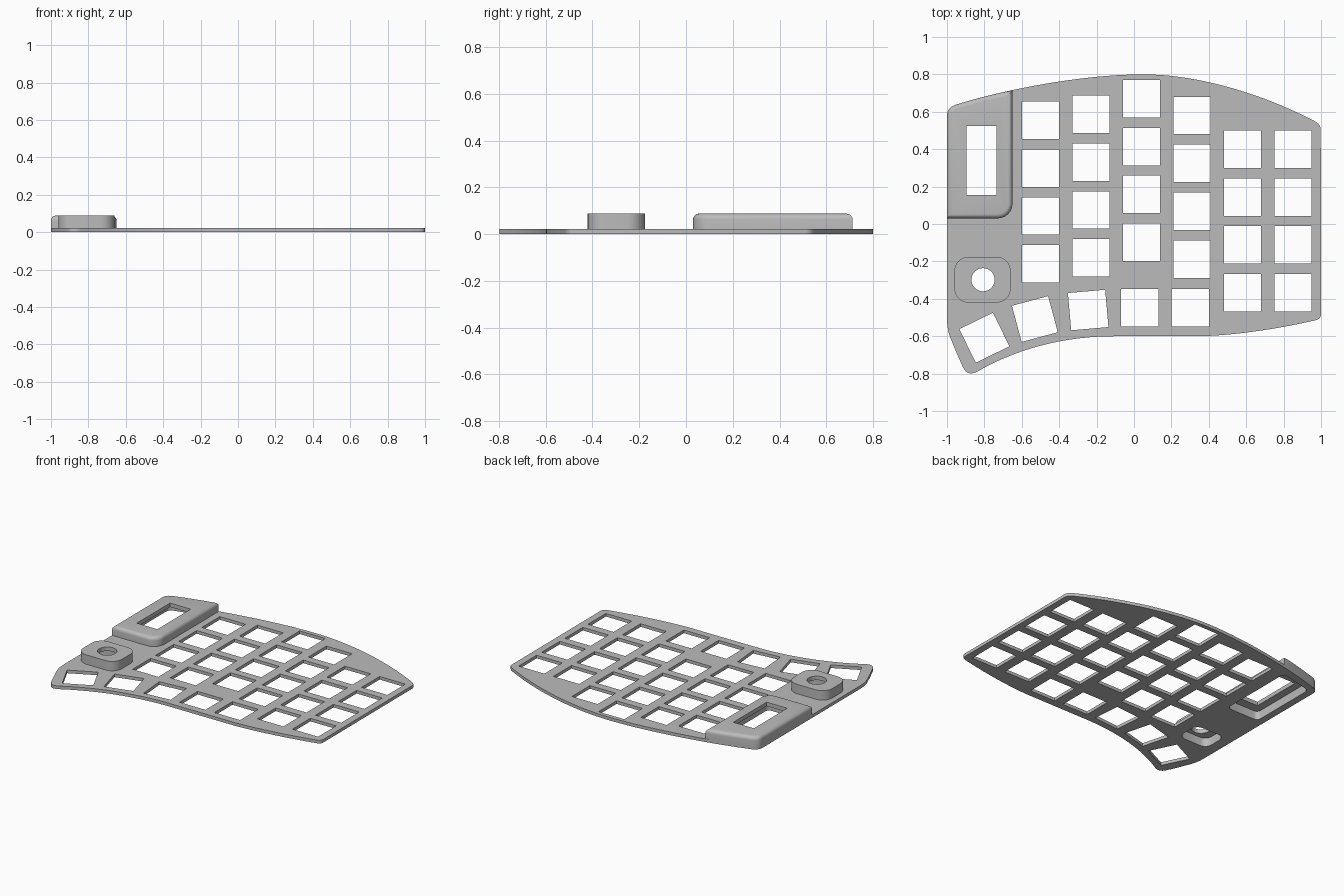
import bpy
import bmesh
from math import cos, sin, pi, radians
from mathutils import Vector
from mathutils.geometry import interpolate_bezier

if "Cube" in bpy.data.objects:
    bpy.data.objects.remove(bpy.data.objects["Cube"], do_unlink=True)

PLATE_TOP = 0.022
HOUSING_TOP = 0.088
CAVITY_TOP = 0.06

grey = bpy.data.materials.new("plain_grey")
grey.use_nodes = True
grey.diffuse_color = (0.5, 0.5, 0.5, 1)
grey.node_tree.nodes["Principled BSDF"].inputs["Base Color"].default_value = (0.5, 0.5, 0.5, 1)


def bezier(a, b, c, d, count=14):
    """Cubic curve as plan points, without its last point."""
    pts = interpolate_bezier(*(Vector((*p, 0)) for p in (a, b, c, d)), count)
    return [(p.x, p.y) for p in pts[:-1]]


def rounded(corners, radius, steps=6):
    """Polygon with each corner replaced by a curve."""
    pts = []
    for i, corner in enumerate(corners):
        p = Vector(corner)
        before = (Vector(corners[i - 1]) - p).normalized() * radius
        after = (Vector(corners[(i + 1) % len(corners)]) - p).normalized() * radius
        pts += bezier(p + before, p + before * 0.45, p + after * 0.45, p + after, steps)
        pts.append(tuple(p + after))
    return pts


def rectangle(cx, cy, w, h, angle=0):
    c, s = cos(radians(angle)), sin(radians(angle))
    corners = [(-w / 2, -h / 2), (w / 2, -h / 2), (w / 2, h / 2), (-w / 2, h / 2)]
    return [(cx + x * c - y * s, cy + x * s + y * c) for x, y in corners]


def circle(cx, cy, r, count=32):
    return [(cx + r * cos(2 * pi * i / count), cy + r * sin(2 * pi * i / count))
            for i in range(count)]


def prisms(name, shapes, bevel=0):
    """Object made of upright prisms, each given as (outline, bottom, top)."""
    bm = bmesh.new()
    for outline, bottom, top in shapes:
        face = bm.faces.new([bm.verts.new((x, y, bottom)) for x, y in outline])
        grown = bmesh.ops.extrude_face_region(bm, geom=[face], use_keep_orig=True)
        moved = [g for g in grown["geom"] if isinstance(g, bmesh.types.BMVert)]
        bmesh.ops.translate(bm, verts=moved, vec=(0, 0, top - bottom))
    bmesh.ops.recalc_face_normals(bm, faces=bm.faces)
    if bevel:
        high = max(v.co.z for v in bm.verts)
        rim = [e for e in bm.edges if all(v.co.z > high - 1e-5 for v in e.verts)]
        bmesh.ops.bevel(bm, geom=rim, offset=bevel, segments=5, profile=0.5, affect="EDGES")
    mesh = bpy.data.meshes.new(name)
    bm.to_mesh(mesh)
    bm.free()
    mesh.materials.append(grey)
    obj = bpy.data.objects.new(name, mesh)
    bpy.context.collection.objects.link(obj)
    return obj


def cut(obj, shapes):
    """Cut prisms out of an object, then smooth its rounded sides."""
    cutter = prisms(obj.name + "_cutter", shapes)
    mod = obj.modifiers.new("openings", "BOOLEAN")
    mod.operation = "DIFFERENCE"
    mod.solver = "EXACT"
    mod.object = cutter
    bpy.ops.object.select_all(action="DESELECT")
    obj.select_set(True)
    bpy.context.view_layer.objects.active = obj
    bpy.ops.object.modifier_apply(modifier=mod.name)
    bpy.data.objects.remove(cutter, do_unlink=True)
    bpy.ops.object.shade_smooth_by_angle(angle=radians(30))


# Plate outline, clockwise from the lower left
outline = (
    bezier((-1, -0.5), (-1, -0.3), (-1, 0.3), (-1, 0.58), 3)
    + bezier((-1, 0.58), (-1, 0.615), (-0.975, 0.632), (-0.94, 0.642), 8)
    + bezier((-0.94, 0.642), (-0.65, 0.73), (-0.25, 0.8), (0.05, 0.8), 20)
    + bezier((0.05, 0.8), (0.35, 0.8), (0.7, 0.69), (0.965, 0.55), 20)
    + bezier((0.965, 0.55), (0.985, 0.54), (1, 0.525), (1, 0.5), 6)
    + bezier((1, -0.48), (1, -0.5), (0.99, -0.51), (0.97, -0.515), 6)
    + bezier((0.97, -0.515), (0.77, -0.56), (0.55, -0.595), (0.35, -0.6))
    + bezier((-0.1, -0.6), (-0.4, -0.6), (-0.65, -0.68), (-0.84, -0.79), 20)
    + bezier((-0.84, -0.79), (-0.87, -0.807), (-0.9, -0.8), (-0.915, -0.765), 8)
    + bezier((-0.915, -0.765), (-0.94, -0.71), (-0.96, -0.665), (-0.985, -0.6), 3)
    + bezier((-0.985, -0.6), (-0.995, -0.57), (-1, -0.54), (-1, -0.5), 6)
)

# Key openings: staggered columns, then the thumb row
KEY = 0.2
PITCH = 0.256
keys = []
for x, top in [(-0.5, 0.655), (-0.23, 0.687), (0.04, 0.77),
               (0.31, 0.68), (0.58, 0.5), (0.85, 0.5)]:
    keys += [rectangle(x, top - KEY / 2 - row * PITCH, KEY, KEY) for row in range(4)]
for x, y, angle in [(0.3, -0.448, 0), (0.03, -0.448, 0), (-0.245, -0.46, 5),
                    (-0.53, -0.508, 15), (-0.8, -0.608, 26)]:
    keys.append(rectangle(x, y, KEY, KEY, angle))

# Hollows under the two raised covers
display_hollow = rounded([(-0.95, 0.09), (-0.95, 0.59), (-0.7, 0.65), (-0.7, 0.09)], 0.03)
knob_hollow = rounded(rectangle(-0.81, -0.298, 0.23, 0.18), 0.05)

plate = prisms("key_plate", [(outline, 0, PLATE_TOP)])
cut(plate, [(shape, -0.05, 0.1) for shape in keys + [display_hollow, knob_hollow]])

# Display cover, flush with the plate's edge
rim = [p for p in outline if p[0] < -0.66 and p[1] > 0.04]
front_corner = bezier((-0.65, 0.11), (-0.65, 0.065), (-0.685, 0.03), (-0.73, 0.03), 10)
cover_shape = [(-1, 0.03)] + rim + [(-0.65, 0.713)] + front_corner + [(-0.73, 0.03)]
display_cover = prisms("display_cover", [(cover_shape, PLATE_TOP, HOUSING_TOP)], bevel=0.025)
cut(display_cover, [(display_hollow, -0.05, CAVITY_TOP)])
cut(display_cover, [(rectangle(-0.815, 0.34, 0.16, 0.37), 0.03, 0.2)])

# Knob cover with a round shaft hole
knob_cover = prisms("knob_cover", [
    (rounded(rectangle(-0.81, -0.298, 0.3, 0.245), 0.075, 9), PLATE_TOP, HOUSING_TOP)])
cut(knob_cover, [(knob_hollow, -0.05, CAVITY_TOP)])
cut(knob_cover, [(circle(-0.807, -0.298, 0.062), 0.03, 0.2)])
